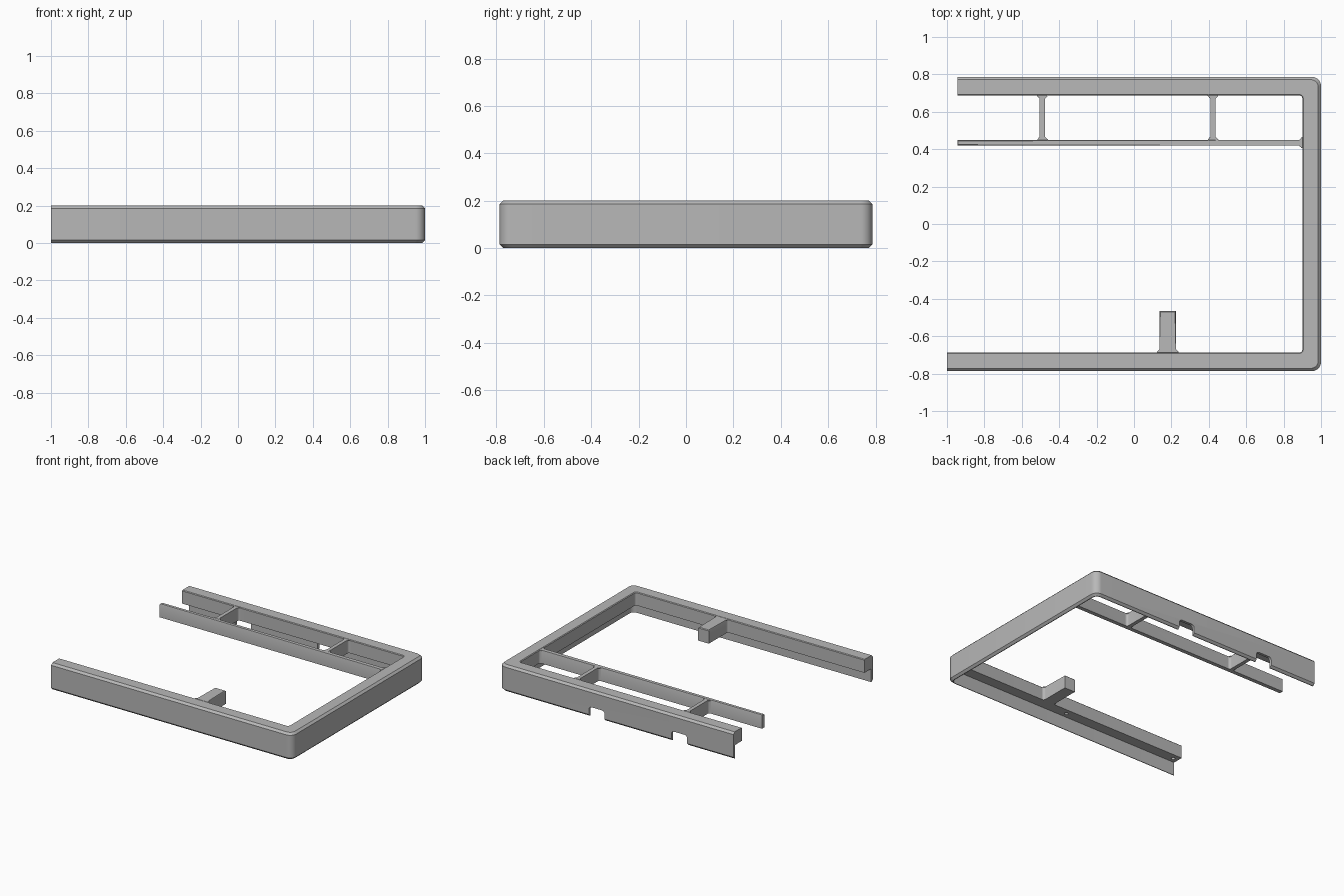
import bpy, bmesh
from math import pi, sin, cos, radians
from mathutils import Vector

cube = bpy.data.objects.get("Cube")
if cube:
    bpy.data.objects.remove(cube, do_unlink=True)

HALF_DEPTH = 0.787   # half of the frame in y
HEIGHT = 0.2
STEP = 0.1           # underside of the wide rim
RIM = 0.1            # rim width
FILLET = 0.016

grey = bpy.data.materials.new("mid_grey")
grey.use_nodes = True
tone = (0.48, 0.48, 0.48, 1)
grey.diffuse_color = tone
grey.node_tree.nodes["Principled BSDF"].inputs["Base Color"].default_value = tone


def make_object(name, bm):
    bmesh.ops.recalc_face_normals(bm, faces=bm.faces)
    mesh = bpy.data.meshes.new(name)
    bm.to_mesh(mesh)
    bm.free()
    mesh.materials.append(grey)
    obj = bpy.data.objects.new(name, mesh)
    bpy.context.collection.objects.link(obj)
    return obj


def select_only(obj):
    bpy.ops.object.select_all(action='DESELECT')
    obj.select_set(True)
    bpy.context.view_layer.objects.active = obj


def smooth(obj):
    select_only(obj)
    bpy.ops.object.shade_smooth_by_angle(angle=radians(30))


def arc(cx, cy, r, start, end, steps=8):
    angles = [start + (end - start) * i / steps for i in range(steps + 1)]
    return [(cx + r * cos(a), cy + r * sin(a)) for a in angles]


def u_path(inset, r):
    """Three-sided path with two rounded corners, open towards -x."""
    x, y = 1 - inset, HALF_DEPTH - inset
    return ([(-1, -y)]
            + arc(x - r, -y + r, r, -pi / 2, 0)
            + arc(x - r, y - r, r, 0, pi / 2)
            + [(-0.945, y)])


def prism(name, outline, low, high, chamfer=0, axis='z'):
    """Extrude an outline along z or y, with an optional chamfer on the high end."""
    def place(a, b, h):
        return (a, b, h) if axis == 'z' else (a, h, b)
    bm = bmesh.new()
    base = [bm.verts.new(place(a, b, low)) for a, b in outline]
    top = [bm.verts.new(place(a, b, high)) for a, b in outline]
    bm.faces.new(base)
    cap = bm.faces.new(top)
    n = len(outline)
    for i in range(n):
        j = (i + 1) % n
        bm.faces.new((base[i], base[j], top[j], top[i]))
    if chamfer:
        bmesh.ops.bevel(bm, geom=list(cap.edges), offset=chamfer,
                        segments=1, affect='EDGES')
    return make_object(name, bm)


def arm(name, start, along, length, half, flare_start, flare_end):
    """Straight bar whose chosen ends widen with fillets into their neighbour."""
    r, sink = FILLET, 0.006
    side = []
    if flare_start:
        side += [(-sink, half + r)] + arc(r, half + r, r, pi, 1.5 * pi, 5)
    else:
        side.append((0, half))
    if flare_end:
        side += arc(length - r, half + r, r, -pi / 2, 0, 5) + [(length + sink, half + r)]
    else:
        side.append((length, half))
    outline = side + [(u, -v) for u, v in reversed(side)]
    d = Vector(along)
    across = Vector((-d.y, d.x))
    points = [Vector(start) + d * u + across * v for u, v in outline]
    return smooth(prism(name, points, STEP, HEIGHT, 0.005))


# Frame: a wide rim over a thin skirt, lofted along the three sides
profile = [(0.015, 0, 0.04), (0, 0.015, 0.05), (0, 0.185, 0.05), (0.015, HEIGHT, 0.04),
           (RIM - 0.005, HEIGHT, 0.02), (RIM, HEIGHT - 0.005, FILLET),
           (RIM, STEP, FILLET), (0.02, STEP, 0.035), (0.02, 0, 0.035)]
bm = bmesh.new()
loops = [[bm.verts.new((x, y, z)) for x, y in u_path(inset, r)] for inset, z, r in profile]
for k, loop in enumerate(loops):
    following = loops[(k + 1) % len(loops)]
    for i in range(len(loop) - 1):
        bm.faces.new((loop[i], loop[i + 1], following[i + 1], following[i]))
for end in (0, -1):
    bm.faces.new([loop[end] for loop in loops])
frame = make_object("frame", bm)

# Cutters: two cable notches in the back skirt, two screw holes under the front rim
cutters = []
for x in (0.19, -0.495):
    w, top, r = 0.065, 0.075, 0.022
    outline = ([(x - w, -0.05), (x + w, -0.05)]
               + arc(x + w - r, top - r, r, 0, pi / 2, 5)
               + arc(x - w + r, top - r, r, pi / 2, pi, 5))
    cutters.append(prism("notch_cutter", outline, HALF_DEPTH - 0.05, HALF_DEPTH + 0.05, axis='y'))
for x in (-0.01, -0.96):
    circle = arc(x, -0.73, 0.013, 0, 2 * pi, 16)[:-1]
    cutters.append(prism("screw_hole_cutter", circle, STEP - 0.03, STEP + 0.05))
for cutter in cutters:
    cutter.hide_render = True
    select_only(frame)
    mod = frame.modifiers.new("cut", 'BOOLEAN')
    mod.operation = 'DIFFERENCE'
    mod.solver = 'EXACT'
    mod.object = cutter
    bpy.ops.object.modifier_apply(modifier=mod.name)
    bpy.data.objects.remove(cutter, do_unlink=True)
smooth(frame)

# Slim bar parallel to the back rail, two struts and the front stub
inner = HALF_DEPTH - RIM
bar_y, bar_half = 0.434, 0.015
arm("slim_bar", (-0.945, bar_y), (1, 0), 0.945 + 1 - RIM, bar_half, False, True)
for name, x in (("right_strut", -0.49), ("left_strut", 0.422)):
    start = bar_y + bar_half
    arm(name, (x, start), (0, 1), inner - start, 0.014, True, True)
arm("front_stub", (0.18, -inner), (0, 1), inner - 0.465, 0.044, True, False)
